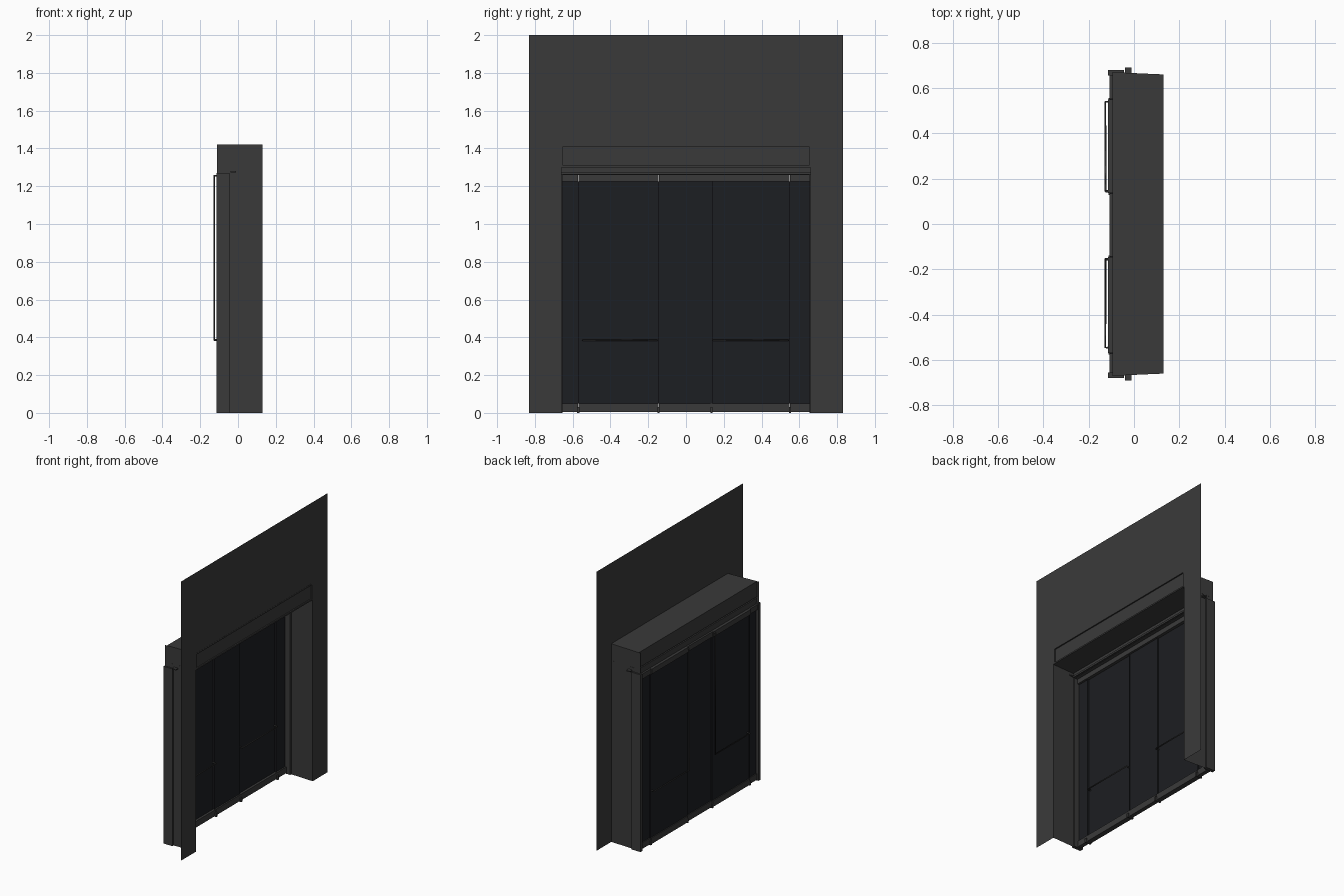
import bpy, bmesh
from mathutils import Vector

if "Cube" in bpy.data.objects:
    bpy.data.objects.remove(bpy.data.objects["Cube"])

def material(name, rgb):
    m = bpy.data.materials.new(name)
    m.diffuse_color = (*rgb, 1)
    m.use_nodes = True
    m.node_tree.nodes["Principled BSDF"].inputs["Base Color"].default_value = m.diffuse_color
    return m

GREY = material("dark_grey", (0.042, 0.042, 0.042))
GLASS = material("dark_glass", (0.012, 0.013, 0.016))

def finish(name, bm, mat):
    me = bpy.data.meshes.new(name)
    bm.to_mesh(me)
    bm.free()
    ob = bpy.data.objects.new(name, me)
    me.materials.append(mat)
    bpy.context.collection.objects.link(ob)
    return ob

def box(name, x, y, z, mat=GREY):
    bm = bmesh.new()
    bmesh.ops.create_cube(bm, size=1)
    for v in bm.verts:
        v.co = [(a[0] + a[1]) / 2 + c * (a[1] - a[0]) for a, c in zip((x, y, z), v.co)]
    return finish(name, bm, mat)

def sheet(name, pts, mat=GREY):
    bm = bmesh.new()
    bm.faces.new([bm.verts.new(p) for p in pts])
    return finish(name, bm, mat)

def tube(name, pts, r):
    cu = bpy.data.curves.new(name, 'CURVE')
    cu.dimensions = '3D'
    cu.bevel_depth = r
    cu.bevel_resolution = 1
    cu.use_fill_caps = True
    sp = cu.splines.new('POLY')
    sp.points.add(len(pts) - 1)
    for p, c in zip(sp.points, pts):
        p.co = (*c, 1)
    cu.materials.append(GREY)
    ob = bpy.data.objects.new(name, cu)
    bpy.context.collection.objects.link(ob)

# thin facade with the doorway cut out
X = 0.13
sheet("facade_wall", [(X, y, z) for y, z in
      [(-.83, 0), (-.66, 0), (-.66, 1.42), (.66, 1.42), (.66, 0), (.83, 0), (.83, 2), (-.83, 2)]])

# splayed side reveals, jamb posts, pivots
for s, side in ((-1, "left"), (1, "right")):
    sheet(f"reveal_{side}", [(X, s*.66, 0), (-.11, s*.67, 0), (-.11, s*.67, 1.42), (X, s*.66, 1.42)])
    box(f"jamb_{side}", (-.115, -.045), sorted((s*.655, s*.68)), (0, 1.27))
    box(f"pivot_{side}", (-.04, -.01), sorted((s*.66, s*.69)), (1.272, 1.28))

# header: open-backed top, soffit and back skirt
sheet("header_top", [(X, -.66, 1.42), (X, .66, 1.42), (-.095, .67, 1.42), (-.095, -.67, 1.42)])
sheet("header_back", [(-.095, y, z) for y, z in [(-.67, 1.31), (.67, 1.31), (.67, 1.42), (-.67, 1.42)]])
sheet("soffit", [(X, -.66, 1.30), (X, .66, 1.30), (-.095, .67, 1.30), (-.095, -.67, 1.30)])

# fascia panel with raised border
box("fascia_panel", (.11, .122), (-.655, .655), (1.30, 1.42))
for z in (1.30, 1.41):
    box("fascia_rail", (.115, .131), (-.66, .66), (z, z + .01))
for y in (-.66, .65):
    box("fascia_stile", (.115, .131), (y, y + .01), (1.30, 1.42))

# door head and bottom rails
box("head_beam", (-.095, -.045), (-.66, .66), (1.26, 1.302))
box("head_lip", (-.09, -.035), (-.66, .66), (1.262, 1.275))

# glazed leaves; the two wide ones stand slightly proud
edges = [-.66, -.57, -.145, .135, .55, .66]
for i, (a, b) in enumerate(zip(edges, edges[1:])):
    off = -.007 if i in (1, 3) else 0
    box("door_glass", (-.098 + off, -.085 + off), (a + .003, b - .003), (.05, 1.225), GLASS)
    box("door_top_rail", (-.108 + off, -.07), (a + .001, b - .001), (1.225, 1.262))
    box("door_bottom_rail", (-.104 + off, -.075), (a + .001, b - .001), (.006, .05))
for y in edges[1:-1]:
    box("door_stile", (-.106, -.082), (y - .004, y + .004), (.05, 1.225), GLASS)
    box("floor_pivot", (-.112, -.065), (y - .006, y + .006), (0, .03))

# L-shaped pull bars outside, short push bars inside
for inner, outer in ((-.155, -.545), (.145, .54)):
    tube("outer_pull_bar", [(-.1, inner, 1.255), (-.126, inner, 1.255), (-.126, inner, .385),
                            (-.126, outer, .385), (-.1, outer, .385)], .005)
    tube("inner_push_bar", [(-.09, inner, .385), (-.065, inner, .385),
                            (-.065, outer, .385), (-.09, outer, .385)], .005)
